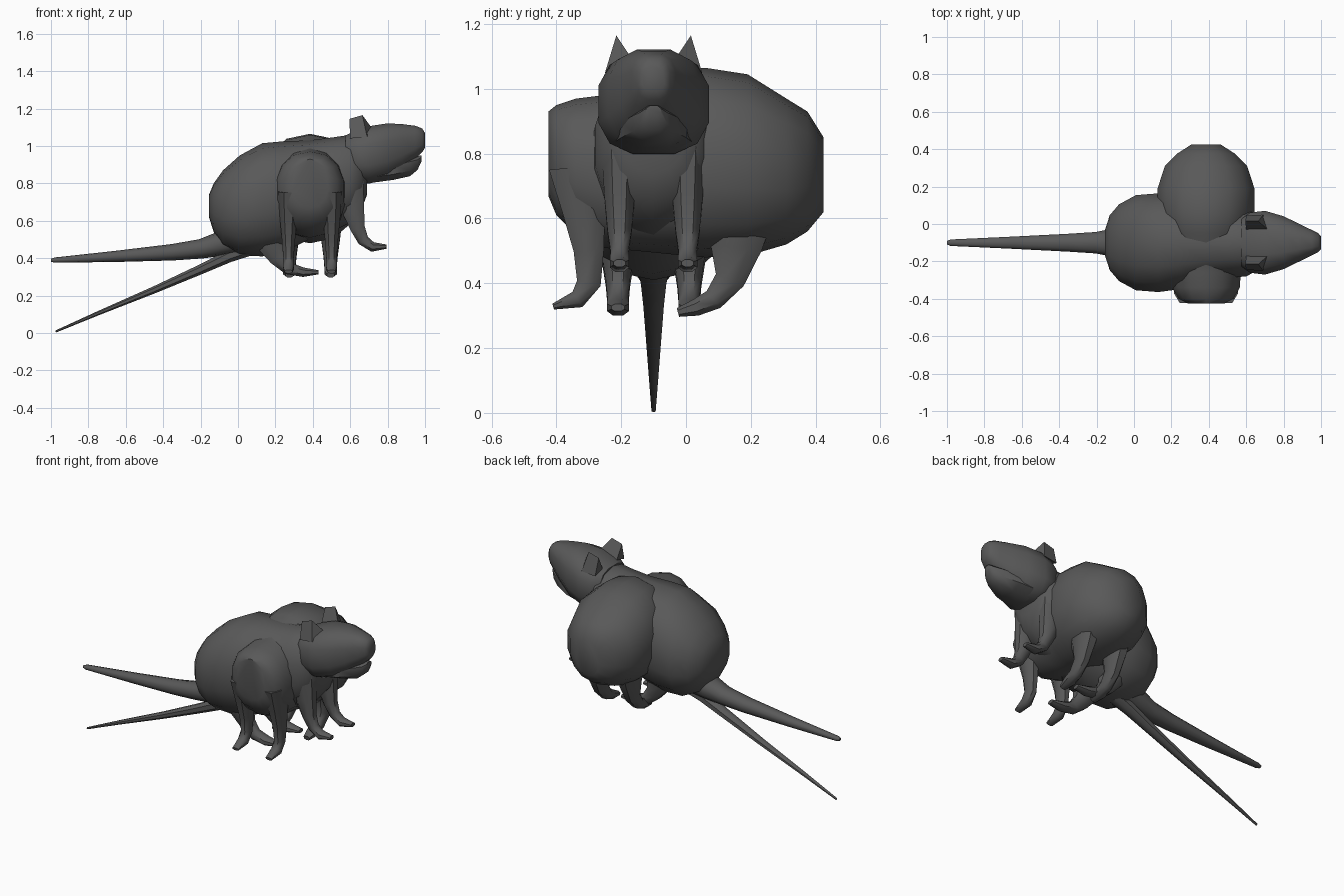
import bpy, bmesh, math
from mathutils import Vector

fur = bpy.data.materials.new("dark_grey_fur")
fur.diffuse_color = (0.1, 0.1, 0.1, 1)

# Each animal has a local frame: u forward, v sideways, z up
WALKER = (Vector((0, -0.1, 0)), 0.0)
SITTER = (Vector((0.385, 0, 0)), -math.pi / 2)


def finish(name, bm, frame):
    bmesh.ops.recalc_face_normals(bm, faces=bm.faces)
    me = bpy.data.meshes.new(name)
    bm.to_mesh(me)
    bm.free()
    me.materials.append(fur)
    ob = bpy.data.objects.new(name, me)
    ob.location = frame[0]
    ob.rotation_euler.z = frame[1]
    bpy.context.collection.objects.link(ob)
    bpy.ops.object.select_all(action='DESELECT')
    ob.select_set(True)
    bpy.context.view_layer.objects.active = ob
    bpy.ops.object.shade_smooth_by_angle(angle=math.radians(45))
    return ob


def loft(name, rings, frame, sides=10, v=0.0, follow=False, power=0.9):
    """Skin rings (u, z, half width, half height); follow tilts them along the path."""
    bm = bmesh.new()
    loops = []
    for i, (u, z, hw, hh) in enumerate(rings):
        a, b = rings[max(i - 1, 0)], rings[min(i + 1, len(rings) - 1)]
        t = Vector((b[0] - a[0], b[1] - a[1])).normalized() if follow else Vector((1, 0))
        loop = []
        for k in range(sides):
            an = 2 * math.pi * (k + 0.5) / sides
            c, s = math.cos(an), math.sin(an)
            c = math.copysign(abs(c) ** power, c) * hw
            s = math.copysign(abs(s) ** power, s) * hh
            loop.append(bm.verts.new((u - t.y * s, v + c, z + t.x * s)))
        loops.append(loop)
    for p, q in zip(loops, loops[1:]):
        for k in range(sides):
            bm.faces.new((p[k], p[(k + 1) % sides], q[(k + 1) % sides], q[k]))
    bm.faces.new(loops[0])
    bm.faces.new(loops[-1])
    return finish(name, bm, frame)


def span(u, bottom, top, hw):
    return (u, (top + bottom) / 2, hw, (top - bottom) / 2)


# Bodies: rump, belly, chest and neck
loft("walker_body", [span(*r) for r in (
    (-0.155, 0.62, 0.74, 0.07), (-0.13, 0.54, 0.80, 0.15), (-0.08, 0.46, 0.87, 0.21),
    (0.01, 0.415, 0.95, 0.26), (0.13, 0.41, 1.015, 0.27), (0.24, 0.43, 1.025, 0.255),
    (0.38, 0.50, 1.03, 0.21), (0.5, 0.54, 1.045, 0.19), (0.6, 0.59, 1.06, 0.185),
    (0.66, 0.66, 1.04, 0.15), (0.69, 0.74, 1.0, 0.10))], WALKER, 14)
loft("sitter_body", [span(*r) for r in (
    (-0.425, 0.62, 0.85, 0.08), (-0.375, 0.56, 0.93, 0.16), (-0.31, 0.52, 0.97, 0.225),
    (-0.19, 0.485, 1.045, 0.265), (-0.06, 0.48, 1.065, 0.265), (0.05, 0.49, 1.06, 0.235),
    (0.15, 0.50, 1.0, 0.20), (0.26, 0.51, 0.98, 0.19), (0.34, 0.55, 0.97, 0.185),
    (0.40, 0.61, 0.95, 0.15), (0.425, 0.67, 0.93, 0.10))], SITTER, 14)

# Head with separate lower jaw
loft("head", [span(*r) for r in (
    (0.575, 0.86, 1.06, 0.13), (0.62, 0.81, 1.08, 0.165), (0.70, 0.795, 1.11, 0.175),
    (0.80, 0.82, 1.125, 0.145), (0.88, 0.87, 1.12, 0.105), (0.95, 0.93, 1.11, 0.07),
    (0.985, 0.965, 1.095, 0.052), (1.0, 0.99, 1.07, 0.035))], WALKER, 12, power=0.75)
loft("lower_jaw", [span(*r) for r in (
    (0.72, 0.80, 0.92, 0.13), (0.83, 0.815, 0.93, 0.11), (0.92, 0.835, 0.95, 0.07),
    (0.96, 0.87, 0.95, 0.045), (0.98, 0.915, 0.95, 0.025))], WALKER, 8)

# Pointed ears
for side, label in ((1, "left"), (-1, "right")):
    bm = bmesh.new()
    front = [(0.72, 0.065, 1.09), (0.69, 0.15, 1.05), (0.665, 0.115, 1.165)]
    back = [(0.60, 0.07, 1.06), (0.60, 0.145, 1.04), (0.595, 0.115, 1.145)]
    f = [bm.verts.new((x, side * y, z)) for x, y, z in front]
    b = [bm.verts.new((x, side * y, z)) for x, y, z in back]
    bm.faces.new(f)
    bm.faces.new(b)
    for k in range(3):
        n = (k + 1) % 3
        bm.faces.new((f[k], f[n], b[n], b[k]))
    finish(label + "_ear", bm, WALKER)

# Legs, each running from shoulder or hip to the toes
LEGS = {
    "walker_front_leg": (WALKER, 0.105, [
        (0.58, 0.80, 0.06, 0.10), (0.615, 0.66, 0.05, 0.065), (0.64, 0.56, 0.04, 0.042),
        (0.67, 0.495, 0.03, 0.033), (0.72, 0.46, 0.032, 0.028), (0.795, 0.462, 0.02, 0.012)]),
    "walker_hind_leg": (WALKER, 0.11, [
        (0.13, 0.60, 0.07, 0.13), (0.17, 0.49, 0.055, 0.085), (0.215, 0.40, 0.04, 0.05),
        (0.27, 0.345, 0.035, 0.036), (0.35, 0.325, 0.036, 0.027), (0.43, 0.325, 0.022, 0.012)]),
    "sitter_front_leg": (SITTER, 0.115, [
        (0.33, 0.76, 0.06, 0.10), (0.315, 0.62, 0.05, 0.07), (0.30, 0.50, 0.038, 0.05),
        (0.30, 0.40, 0.03, 0.04), (0.335, 0.35, 0.032, 0.03), (0.41, 0.328, 0.022, 0.01)]),
    "sitter_hind_leg": (SITTER, 0.11, [
        (-0.16, 0.64, 0.07, 0.13), (-0.155, 0.51, 0.055, 0.085), (-0.135, 0.41, 0.04, 0.05),
        (-0.085, 0.35, 0.035, 0.036), (-0.03, 0.325, 0.036, 0.028), (0.025, 0.31, 0.022, 0.015)]),
}
for name, (frame, offset, path) in LEGS.items():
    for side, label in ((1, "left_"), (-1, "right_")):
        loft(label + name, path, frame, 8, side * offset, True)

# Two tails trailing behind
loft("upper_tail", [(0.02, 0.52, 0.10, 0.09), (-0.10, 0.475, 0.08, 0.065),
                    (-0.20, 0.45, 0.06, 0.052), (-0.35, 0.432, 0.05, 0.044),
                    (-0.65, 0.41, 0.034, 0.03), (-0.98, 0.39, 0.018, 0.014),
                    (-1.0, 0.389, 0.010, 0.008)], WALKER, 10, follow=True)
loft("lower_tail", [(0.06, 0.45, 0.05, 0.04), (-0.05, 0.41, 0.042, 0.035),
                    (-0.20, 0.34, 0.034, 0.028), (-0.45, 0.23, 0.025, 0.02),
                    (-0.75, 0.105, 0.015, 0.012), (-0.975, 0.008, 0.007, 0.006)],
     WALKER, 8, follow=True)
